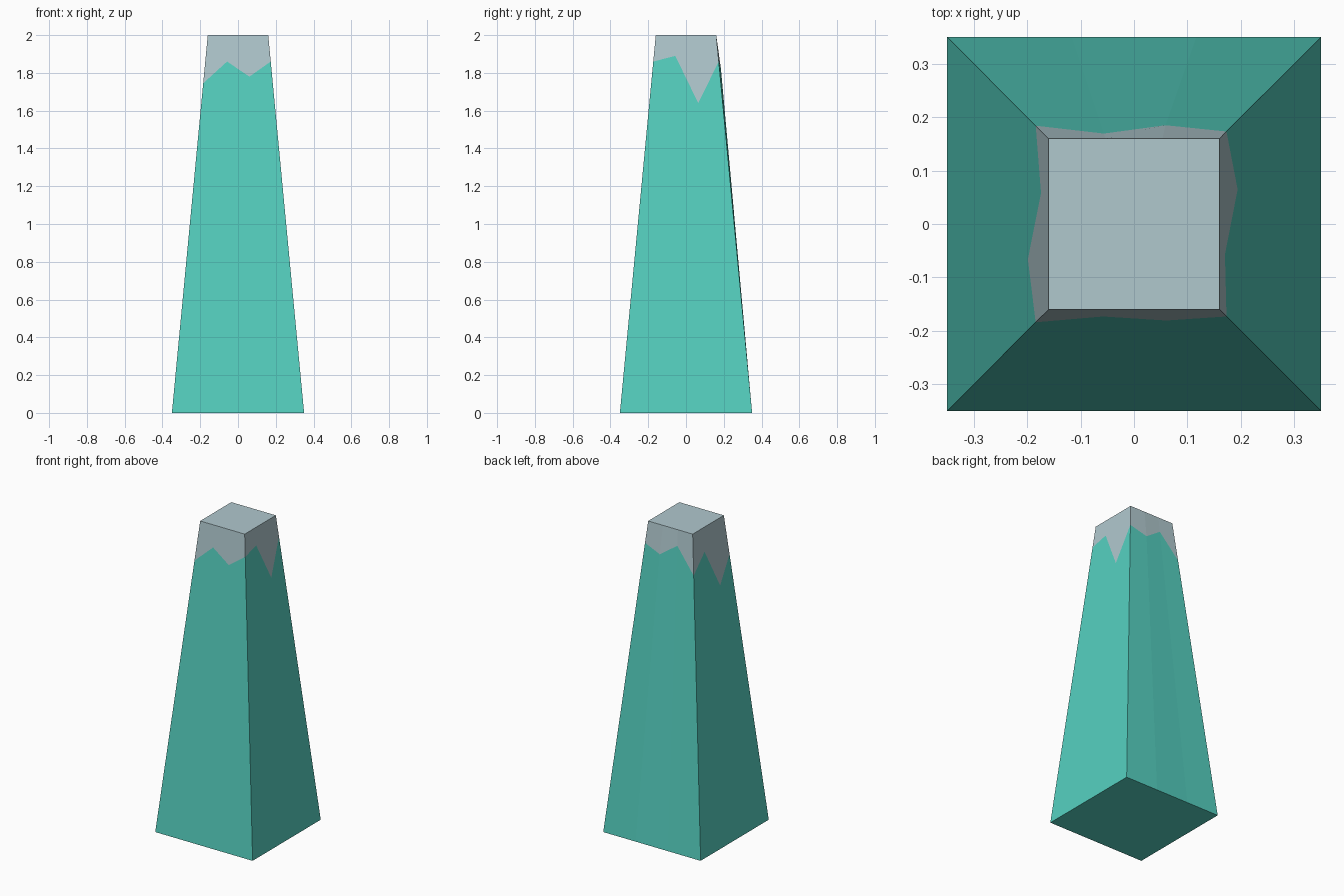
import bpy, bmesh
from mathutils import Vector

cube = bpy.data.objects.get("Cube")
if cube:
    bpy.data.objects.remove(cube, do_unlink=True)


def make_material(name, colour):
    mat = bpy.data.materials.new(name)
    mat.use_nodes = True
    mat.diffuse_color = (*colour, 1)
    mat.node_tree.nodes["Principled BSDF"].inputs["Base Color"].default_value = (*colour, 1)
    return mat


teal = make_material("teal rock", (0.091, 0.631, 0.527))
snow = make_material("pale snow", (0.434, 0.578, 0.617))

HEIGHT, BASE, TOP = 2.0, 0.35, 0.16
# Heights of the snow line, three points per side, running front, +x, back, -x
snow_line = [1.745, 1.86, 1.78,
             1.86, 1.89, 1.64,
             1.86, 1.82, 1.90,
             1.745, 1.85, 1.59]
corners = [Vector(c) for c in ((-1, -1), (1, -1), (1, 1), (-1, 1))]


def ring_point(i, z):
    """Point i of twelve around the tapered square at height z."""
    side, step = divmod(i, 3)
    xy = corners[side].lerp(corners[(side + 1) % 4], step / 3)
    return (*(xy * (BASE + (TOP - BASE) * z / HEIGHT)), z)


bm = bmesh.new()
n = len(snow_line)
rings = [[bm.verts.new(ring_point(i, z)) for i, z in enumerate(heights)]
         for heights in ([0] * n, snow_line, [HEIGHT] * n)]
rings[1][7].co.y += 0.008  # slight bulge on the back

# Rock and snow bands
for band in range(2):
    low, high = rings[band], rings[band + 1]
    for i in range(n):
        j = (i + 1) % n
        face = bm.faces.new((low[i], low[j], high[j], high[i]))
        face.material_index = band

# Base and snowy top
bm.faces.new(reversed(rings[0])).material_index = 0
bm.faces.new(rings[2]).material_index = 1

mesh = bpy.data.meshes.new("snow_capped_pillar")
bm.to_mesh(mesh)
bm.free()
mesh.materials.append(teal)
mesh.materials.append(snow)
pillar = bpy.data.objects.new("snow_capped_pillar", mesh)
bpy.context.collection.objects.link(pillar)
